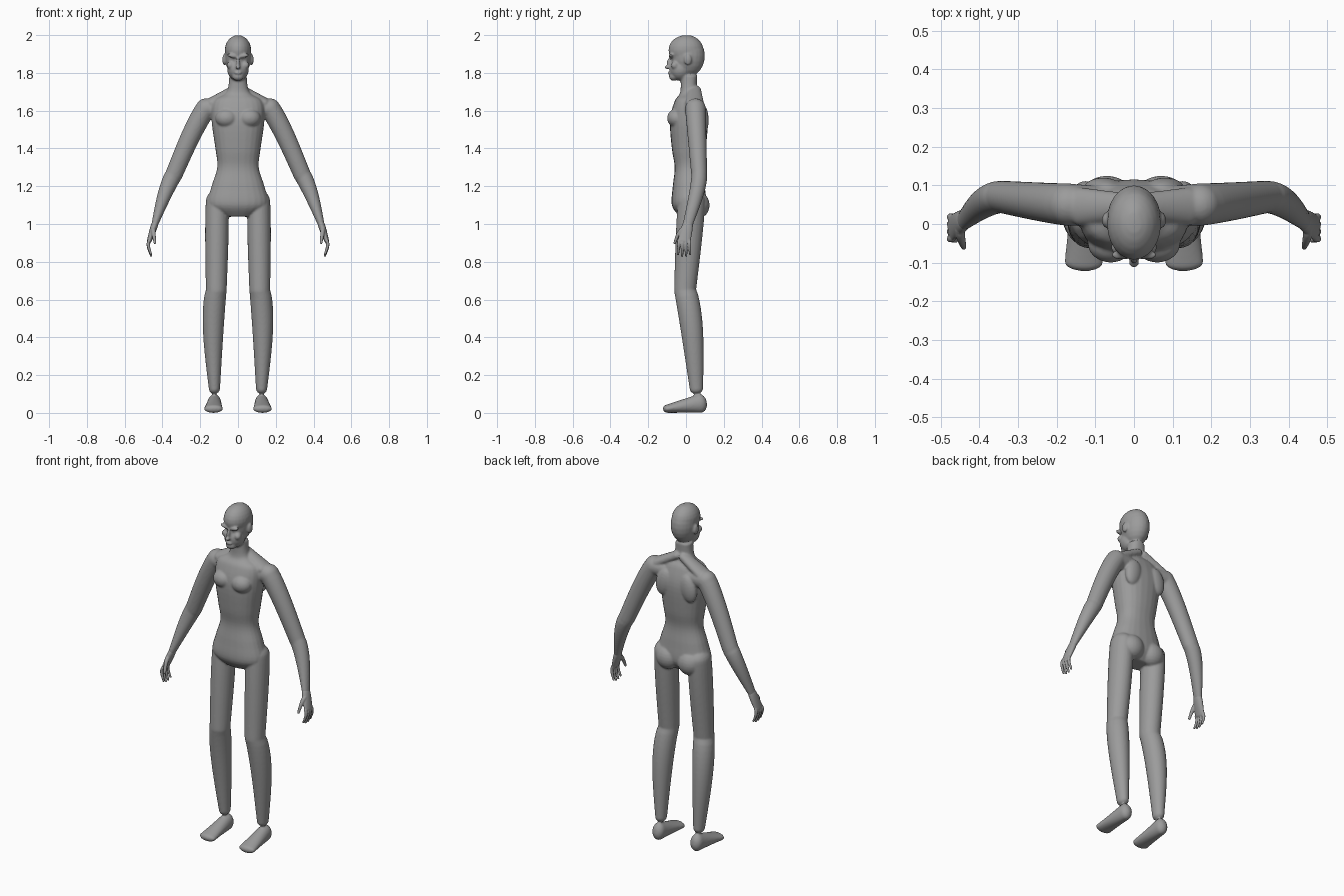
import bpy
import bmesh
from math import sin, cos, pi, tau, copysign
from mathutils import Matrix, Vector

default_cube = bpy.data.objects.get("Cube")
if default_cube:
    bpy.data.objects.remove(default_cube, do_unlink=True)

SIDES = 24
STRAIGHT = Vector()
SIDEWAYS, BACKWARD, UPWARD = Matrix.Identity(3)

grey = (.33, .33, .33, 1)
skin = bpy.data.materials.new("matte grey")
skin.use_nodes = True
skin.diffuse_color = grey
skin.node_tree.nodes["Principled BSDF"].inputs["Base Color"].default_value = grey


def mirrored(point, side):
    return Vector((point[0] * side, point[1], point[2]))


def ellipse(bm, centre, u, v, power=2):
    """One ring of vertices; a higher power gives a squarer section."""
    ring = []
    for k in range(SIDES):
        c, s = cos(tau * k / SIDES), sin(tau * k / SIDES)
        across = copysign(abs(c) ** (2 / power), c)
        along = copysign(abs(s) ** (2 / power), s)
        ring.append(bm.verts.new(centre + u * across + v * along))
    return ring


def bridge(bm, rings):
    """Join successive rings and close both ends."""
    for low, high in zip(rings, rings[1:]):
        for k in range(SIDES):
            n = (k + 1) % SIDES
            bm.faces.new((low[k], low[n], high[n], high[k]))
    bm.faces.new(rings[0][::-1])
    bm.faces.new(rings[-1])


def limb(bm, start, end, start_size, end_size, bulge=0, bow=STRAIGHT,
         facing=BACKWARD):
    """Mirrored pair of tapered, round-ended limbs, swelling and bowed midway."""
    for side in (1, -1):
        a, b, bend = (mirrored(p, side) for p in (start, end, bow))
        axis = (b - a).normalized()
        v = (facing - axis * facing.dot(axis)).normalized()
        u = v.cross(axis)
        cap = [pi / 2 * k / 6 for k in range(1, 6)]
        stations = [(0, -sin(g), cos(g)) for g in reversed(cap)]
        stations += [(k / 16, 0, 1) for k in range(17)]
        stations += [(1, sin(g), cos(g)) for g in cap]
        rings = []
        for t, push, shrink in stations:
            swell = sin(pi * t ** .7)
            width, depth = (p + (q - p) * t + bulge * swell
                            for p, q in zip(start_size, end_size))
            centre = a.lerp(b, t) + bend * swell + axis * push * min(width, depth)
            rings.append(ellipse(bm, centre, u * width * shrink, v * depth * shrink))
        bridge(bm, rings)


def trunk(bm, y, profile, steps=5):
    """Upright form from (height, half width, half depth), splined between."""
    padded = [profile[0], *profile, profile[-1]]
    rings = []
    for before, low, high, after in zip(padded, padded[1:], padded[2:], padded[3:]):
        for s in range(steps):
            t = s / steps
            z, width, depth = (
                q + t / 2 * (r - p + t * (2 * p - 5 * q + 4 * r - w
                             + t * (3 * (q - r) + w - p)))
                for p, q, r, w in zip(before, low, high, after))
            rings.append(ellipse(bm, Vector((0, y, z)), SIDEWAYS * width,
                                 BACKWARD * depth, power=2.3))
    bridge(bm, rings)


def blob(bm, centre, radii, tilt=0):
    """Ellipsoid form, paired when it lies off the centre line."""
    for side in ((1, -1) if centre[0] else (1,)):
        place = Matrix.Translation(mirrored(centre, side))
        turn = Matrix.Rotation(tilt * side, 4, 'Y')
        bmesh.ops.create_uvsphere(bm, u_segments=SIDES, v_segments=12, radius=1,
                                  matrix=place @ turn @ Matrix.Diagonal((*radii, 1)))


def finish(bm, name, voxel, rounds):
    """Fuse the overlapping forms into one continuous smooth skin."""
    bmesh.ops.recalc_face_normals(bm, faces=bm.faces)
    mesh = bpy.data.meshes.new(name)
    bm.to_mesh(mesh)
    bm.free()
    mesh.materials.append(skin)
    obj = bpy.data.objects.new(name, mesh)
    bpy.context.collection.objects.link(obj)
    fuse = obj.modifiers.new("fuse", 'REMESH')
    fuse.mode = 'VOXEL'
    fuse.voxel_size = voxel
    fuse.use_smooth_shade = True
    relax = obj.modifiers.new("relax", 'SMOOTH')
    relax.factor = .5
    relax.iterations = rounds


# Joints of the left side
hip = Vector((.11, .03, 1.12))
knee = Vector((.115, -.005, .65))
ankle = Vector((.125, .055, .13))
heel = Vector((.125, .075, .05))
toes = Vector((.13, -.1, .022))
collar = Vector((.06, .045, 1.61))
shoulder = Vector((.17, .05, 1.61))
elbow = Vector((.34, .07, 1.26))
wrist = Vector((.44, .01, 1))
knuckles = Vector((.47, -.01, .91))

body = bmesh.new()

# Torso and neck
trunk(body, .015, [(1.04, .08, .05), (1.1, .16, .09), (1.2, .14, .085),
                   (1.3, .11, .075), (1.4, .12, .09), (1.55, .14, .1),
                   (1.65, .13, .075), (1.7, .06, .045), (1.8, .045, .045)])

# Chest, shoulder blades and buttocks
blob(body, (.06, -.05, 1.56), (.06, .05, .05))
blob(body, (.08, .09, 1.55), (.05, .03, .08), tilt=-.2)
blob(body, (.07, .065, 1.1), (.07, .06, .07))

# Trapezius and shoulder bridge
limb(body, (.02, .045, 1.71), (.14, .045, 1.64), (.025, .035), (.03, .05))
limb(body, collar, shoulder, (.045, .05), (.055, .055))

# Arms
limb(body, shoulder, elbow, (.055, .055), (.046, .042), bow=SIDEWAYS * .01)
limb(body, elbow, wrist, (.046, .042), (.018, .027), bulge=.003,
     bow=(SIDEWAYS + BACKWARD) * .008)

# Legs and feet
limb(body, hip, knee, (.06, .072), (.055, .058), bulge=.004)
limb(body, knee, ankle, (.055, .058), (.03, .036), bulge=.01,
     bow=(SIDEWAYS + BACKWARD) * .012)
limb(body, heel, toes, (.036, .05), (.05, .022), facing=UPWARD)

# Skull, jaw and chin
blob(body, (0, .01, 1.89), (.07, .09, .11))
blob(body, (0, 0, 1.92), (.07, .093, .08))
blob(body, (0, -.03, 1.82), (.058, .058, .062))
blob(body, (0, -.065, 1.78), (.03, .025, .022))

# Nose, mouth, brows, cheeks and ears
blob(body, (0, -.09, 1.85), (.01, .012, .03))
blob(body, (0, -.1, 1.83), (.014, .013, .01))
blob(body, (0, -.086, 1.8), (.02, .01, .008))
blob(body, (.03, -.08, 1.89), (.03, .013, .01), tilt=-.2)
blob(body, (.04, -.06, 1.84), (.02, .02, .02))
blob(body, (.073, .01, 1.87), (.01, .02, .03))
finish(body, "body", voxel=.0055, rounds=5)

# Palms
hands = bmesh.new()
limb(hands, wrist, knuckles, (.018, .027), (.012, .034), bulge=.002)

# Fingers, fanned slightly and curled inward
for k in range(4):
    spread = BACKWARD * (k - 1.5) * .018
    reach = Vector((-.01, 0, -.07 - .01 * sin(pi * k / 3)))
    root = knuckles + spread
    limb(hands, root, root + reach + spread * .2, (.01, .01), (.006, .006),
         bow=SIDEWAYS * .008)

# Thumbs
limb(hands, (.45, -.015, .975), (.44, -.06, .9), (.013, .013), (.007, .007),
     bow=BACKWARD * -.008)
finish(hands, "hands", voxel=.003, rounds=3)
